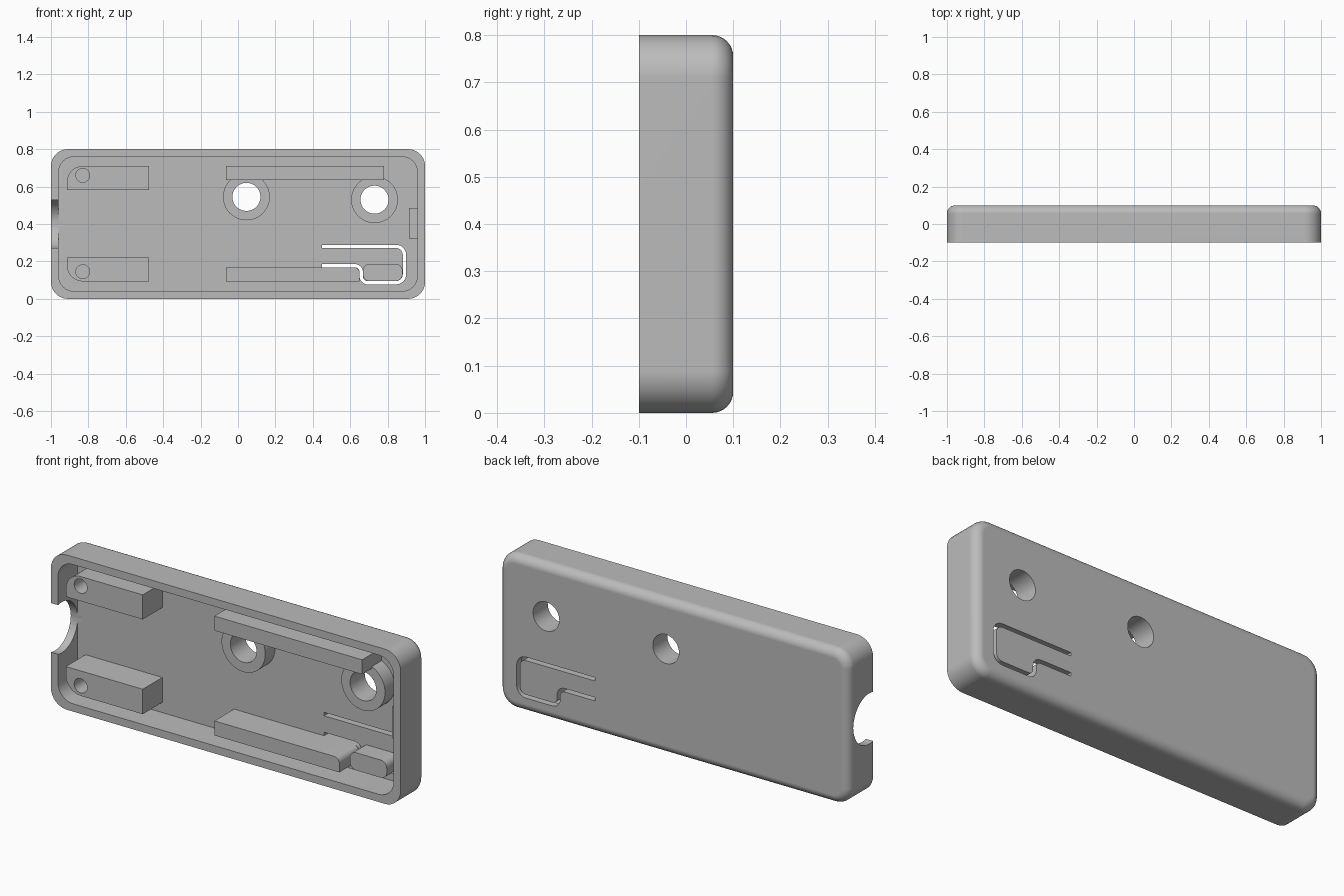
import bpy, bmesh, math
from mathutils import Vector, Matrix

if "Cube" in bpy.data.objects:
    bpy.data.objects.remove(bpy.data.objects["Cube"], do_unlink=True)

GREY = (0.5, 0.5, 0.5, 1)
grey = bpy.data.materials.new("plain grey")
grey.use_nodes = True
grey.diffuse_color = GREY
grey.node_tree.nodes["Principled BSDF"].inputs["Base Color"].default_value = GREY

FRONT, FLOOR, BACK = -0.1, 0.06, 0.1
ROOT = FLOOR + 0.01      # fittings sink slightly into the floor


def finish(name, bm):
    bmesh.ops.recalc_face_normals(bm, faces=bm.faces)
    mesh = bpy.data.meshes.new(name)
    bm.to_mesh(mesh)
    bm.free()
    mesh.materials.append(grey)
    obj = bpy.data.objects.new(name, mesh)
    bpy.context.collection.objects.link(obj)
    return obj


def loft(name, rings):
    """Skin rings of equal length and cap both ends."""
    bm = bmesh.new()
    loops = [[bm.verts.new(p) for p in ring] for ring in rings]
    for a, b in zip(loops, loops[1:]):
        for i in range(len(a)):
            j = (i + 1) % len(a)
            bm.faces.new((a[i], a[j], b[j], b[i]))
    bm.faces.new(loops[0])
    bm.faces.new(loops[-1])
    return finish(name, bm)


def prism(name, outline, y0, y1):
    return loft(name, [[(p[0], y, p[1]) for p in outline] for y in (y0, y1)])


def rounded(corners, radii, closed=True, steps=8):
    """Round the right-angled corners of an outline or path."""
    pts, n = [Vector(c) for c in corners], len(corners)
    out = []
    for i, (p, r) in enumerate(zip(pts, radii)):
        if r == 0 or (not closed and i in (0, n - 1)):
            out.append(p)
            continue
        d1 = (p - pts[i - 1]).normalized()
        d2 = (pts[(i + 1) % n] - p).normalized()
        centre = p - r * d1 + r * d2
        for k in range(steps + 1):
            t = math.pi / 2 * k / steps
            out.append(centre - r * d2 * math.cos(t) + r * d1 * math.sin(t))
    return out


def rect(x0, x1, z0, z1, radii=(0, 0, 0, 0)):
    """Corner order: lower left, lower right, upper right, upper left."""
    return rounded([(x0, z0), (x1, z0), (x1, z1), (x0, z1)], radii)


def cylinder(name, centre, radius, depth, axis="Y"):
    bm = bmesh.new()
    turn = Matrix.Rotation(math.pi / 2, 4, "X" if axis == "Y" else "Y")
    bmesh.ops.create_cone(bm, cap_ends=True, segments=64, radius1=radius,
                          radius2=radius, depth=depth,
                          matrix=Matrix.Translation(centre) @ turn)
    return finish(name, bm)


def activate(obj):
    bpy.ops.object.select_all(action="DESELECT")
    obj.select_set(True)
    bpy.context.view_layer.objects.active = obj


def cut(obj, cutter):
    activate(obj)
    mod = obj.modifiers.new("cut", "BOOLEAN")
    mod.operation, mod.solver, mod.object = "DIFFERENCE", "EXACT", cutter
    bpy.ops.object.modifier_apply(modifier=mod.name)
    bpy.data.objects.remove(cutter, do_unlink=True)


def smooth(obj):
    activate(obj)
    bpy.ops.object.shade_smooth_by_angle(angle=math.radians(30))


# Tray shell: floor, inner wall, rim, outer wall and rounded back edge
def shell_ring(y, inset, radius):
    outline = rect(inset - 1, 1 - inset, inset, 0.8 - inset, [radius] * 4)
    return [(p.x, y, p.y) for p in outline]


EDGE = 0.045
rings = [shell_ring(FLOOR, 0.04, 0.085), shell_ring(FRONT, 0.04, 0.085),
         shell_ring(FRONT, 0, 0.09)]
for k in range(9):
    t = math.pi / 2 * k / 8
    inset = EDGE * (1 - math.cos(t))
    rings.append(shell_ring(BACK - EDGE + EDGE * math.sin(t), inset, 0.09 - inset))
shell = loft("tray_shell", rings)

# Round notch in the right side wall
cut(shell, cylinder("notch_cutter", (-1, -0.07, 0.4), 0.131, 0.13, "X"))

# Thin slot around the flexible button tongue
path = rounded([(0.45, 0.28), (0.89, 0.28), (0.89, 0.086), (0.659, 0.086),
                (0.659, 0.177), (0.45, 0.177)],
               [0, 0.045, 0.045, 0.035, 0.035, 0], closed=False)
left, right = [], []
for i, p in enumerate(path):
    d = (path[min(i + 1, len(path) - 1)] - path[max(i - 1, 0)]).normalized()
    side = Vector((-d.y, d.x)) * 0.009
    left.append(p + side)
    right.append(p - side)
cut(shell, prism("slot_cutter", left + right[::-1], 0.04, 0.15))

# Bosses with holes through the floor
for name, x, z in (("middle", 0.045, 0.545), ("left", 0.73, 0.53)):
    top = -0.02
    boss = cylinder(name + "_boss", (x, (top + ROOT) / 2, z), 0.125, ROOT - top)
    for target in (boss, shell):
        cut(target, cylinder("hole_cutter", (x, 0, z), 0.075, 0.5))
    smooth(boss)

# Support blocks with a rounded outer corner and a blind screw hole
for name, z0, z1, hole_z, radii in (
        ("upper", 0.583, 0.71, 0.66, (0, 0, 0, 0.085)),
        ("lower", 0.093, 0.222, 0.145, (0.085, 0, 0, 0))):
    block = prism(name + "_support_block", rect(-0.915, -0.475, z0, z1, radii),
                  FRONT, ROOT)
    cut(block, cylinder("screw_hole_cutter", (-0.83, FRONT, hole_z), 0.037, 0.28))
    smooth(block)

# Long rails; the lower one is rounded beside the slot
prism("upper_rail", rect(-0.065, 0.78, 0.635, 0.71), FRONT, ROOT)
smooth(prism("lower_rail", rect(-0.065, 0.65, 0.093, 0.168, (0, 0, 0.03, 0)),
             FRONT, ROOT))

# Button pad on the tongue and catch on the left wall
smooth(prism("button_pad", rect(0.668, 0.879, 0.095, 0.186, [0.035] * 4),
             -0.04, ROOT))
prism("wall_catch", rect(0.915, 0.97, 0.322, 0.485), -0.05, ROOT)

# Smooth the shell while keeping its large faces flat
smooth(shell)
weighted = shell.modifiers.new("flat faces", "WEIGHTED_NORMAL")
weighted.keep_sharp = True
